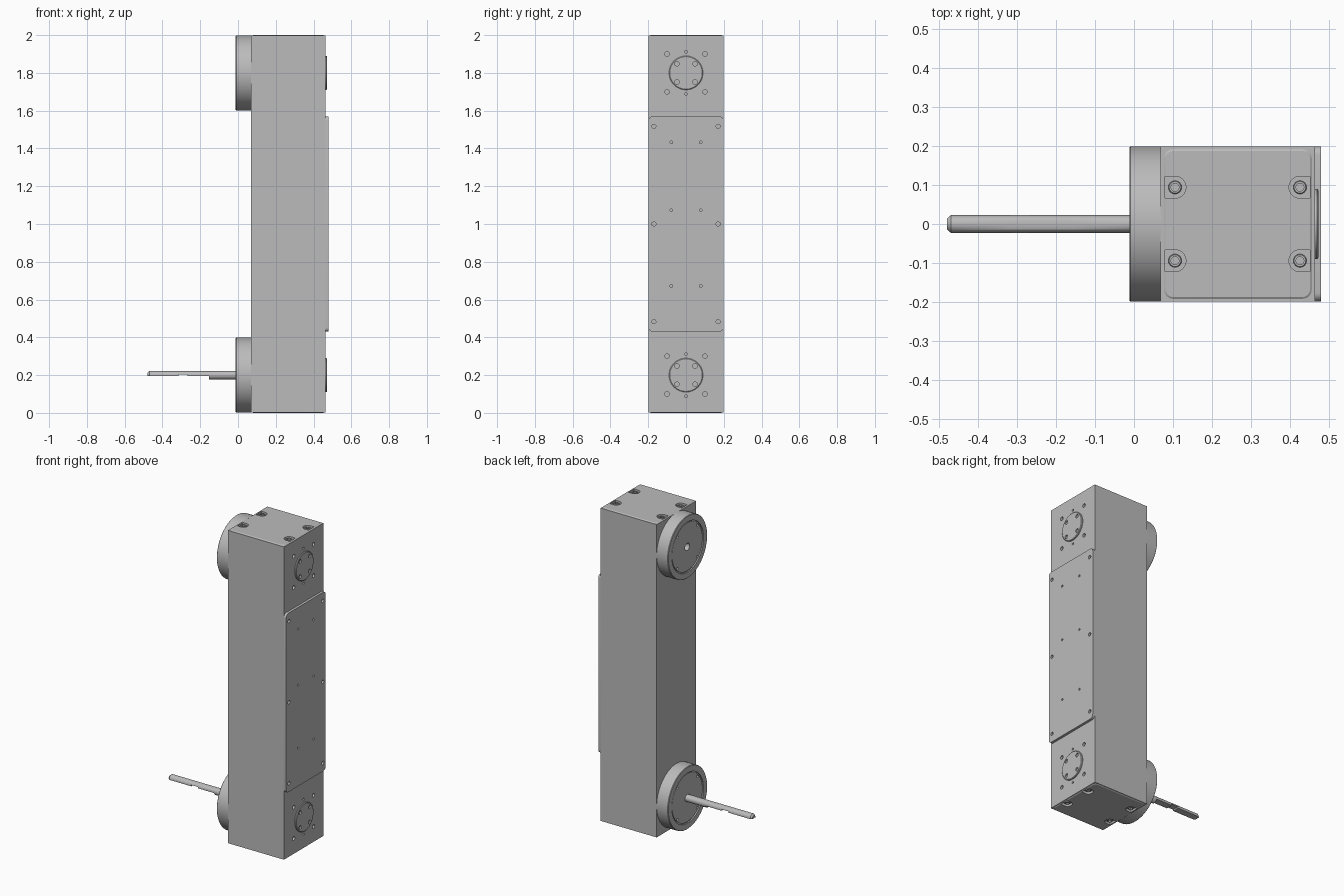
import bpy, bmesh, math
from math import pi, cos, sin

if "Cube" in bpy.data.objects:
    bpy.data.objects.remove(bpy.data.objects["Cube"], do_unlink=True)

GREY = bpy.data.materials.new("satin grey")
GREY.use_nodes = True
GREY.diffuse_color = (0.5, 0.5, 0.5, 1)
GREY.node_tree.nodes["Principled BSDF"].inputs["Base Color"].default_value = (0.5, 0.5, 0.5, 1)


def circle(a, b, r, n=48):
    return [(a + r * cos(2 * pi * i / n), b + r * sin(2 * pi * i / n)) for i in range(n)]


def rounded(a0, a1, b0, b1, r, n=6):
    pts = []
    corners = [(a1 - r, b1 - r), (a0 + r, b1 - r), (a0 + r, b0 + r), (a1 - r, b0 + r)]
    for q, (a, b) in enumerate(corners):
        for i in range(n + 1):
            t = (q + i / n) * pi / 2
            pts.append((a + r * cos(t), b + r * sin(t)))
    return pts


def loft(bm, axis, rings):
    """Skin a list of (position, outline) sections along an axis and cap both ends."""
    rows = []
    for t, pts in rings:
        rows.append([bm.verts.new((t, a, b) if axis == "x" else (a, b, t)) for a, b in pts])
    faces = []
    for lo, hi in zip(rows, rows[1:]):
        n = len(lo)
        for i in range(n):
            j = (i + 1) % n
            faces.append(bm.faces.new((lo[i], lo[j], hi[j], hi[i])))
    faces += [bm.faces.new(rows[0]), bm.faces.new(rows[-1])]
    bmesh.ops.recalc_face_normals(bm, faces=faces)


def finish(name, solids):
    """Make an object from a list of (axis, rings) solids."""
    bm = bmesh.new()
    for axis, rings in solids:
        loft(bm, axis, rings)
    mesh = bpy.data.meshes.new(name)
    bm.to_mesh(mesh)
    bm.free()
    mesh.materials.append(GREY)
    obj = bpy.data.objects.new(name, mesh)
    bpy.context.collection.objects.link(obj)
    smooth(obj)
    return obj


def smooth(obj):
    for p in obj.data.polygons:
        p.use_smooth = True
    obj.data.set_sharp_from_angle(angle=math.radians(30))


def cut(obj, solids):
    """Subtract solids from an object and remove the cutter."""
    cutter = finish("cutter", solids)
    cutter.hide_render = True
    mod = obj.modifiers.new("holes", "BOOLEAN")
    mod.operation, mod.solver, mod.object = "DIFFERENCE", "EXACT", cutter
    bpy.context.view_layer.objects.active = obj
    bpy.ops.object.modifier_apply(modifier=mod.name)
    bpy.data.objects.remove(cutter, do_unlink=True)
    smooth(obj)


def prism(axis, lo, hi, pts, top=None):
    return (axis, [(lo, pts), (hi, top or pts)])


W = 0.1985                      # half depth of the housing
X0, X1 = 0.068, 0.463           # housing faces
JOINTS = {"lower": 0.2, "upper": 1.8}
SIGNS = [(a, b) for a in (-1, 1) for b in (-1, 1)]

# Housing with screw holes around each joint
box = [(X0, -W), (X1, -W), (X1, W), (X0, W)]
housing = finish("housing", [prism("z", 0.003, 1.997, box)])
holes = []
for z in JOINTS.values():
    holes += [prism("x", X1 - 0.03, X1 + 0.02, circle(a * 0.1, z + b * 0.1, 0.012, 20)) for a, b in SIGNS]
    holes += [prism("x", X1 - 0.03, X1 + 0.02, circle(0, z + b * 0.112, 0.007, 16)) for b in (-1, 1)]


# End panels with U-shaped screw pockets
def pocket(side, y):
    cx = 0.265 + side * 0.16
    arc = [(cx - side * 0.028 * sin(t), y + 0.028 * cos(t)) for t in [pi * i / 16 for i in range(17)]]
    edge = 0.265 + side * 0.186
    return [(edge, y + 0.028)] + arc + [(edge, y - 0.028)]


for end, flip in (("top", False), ("bottom", True)):
    def level(z):
        return 2 - z if flip else z

    pockets = [prism("z", level(1.985), level(2.02), pocket(s, t * 0.094)) for s, t in SIGNS]
    holes += pockets
    panel = finish(end + "_end_panel", [prism(
        "z", level(1.996), level(2.0),
        rounded(0.075, 0.457, -0.193, 0.193, 0.024), rounded(0.081, 0.451, -0.187, 0.187, 0.02))])
    cut(panel, pockets)
    # Socket screws standing in the pockets
    screws = []
    for s, t in SIGNS:
        x, y = 0.265 + s * 0.16, t * 0.094
        screws.append(("z", [(level(1.984), circle(x, y, 0.017, 24)),
                             (level(1.994), circle(x, y, 0.017, 24)),
                             (level(1.996), circle(x, y, 0.015, 24)),
                             (level(1.996), circle(x, y, 0.010, 24)),
                             (level(1.988), circle(x, y, 0.010, 24))]))
    finish(end + "_end_screws", screws)
cut(housing, holes)

# Cover plate on the side of the housing
plate = finish("cover_plate", [prism("x", X1 - 0.002, 0.479, rounded(-W, W, 0.43, 1.57, 0.022))])
plate_holes = []
for y in (-0.17, 0.17):
    for z in (0.483, 1.0, 1.517):
        plate_holes.append(prism("x", 0.465, 0.49, circle(y, z, 0.011, 20)))
for y in (-0.078, 0.078):
    for z in (0.672, 1.073, 1.432):
        plate_holes.append(prism("x", 0.465, 0.49, circle(y, z, 0.007, 16)))
cut(plate, plate_holes)

for name, z in JOINTS.items():
    # Round hub cap with four bolt holes
    cap = finish(name + "_hub_cap", [("x", [
        (X1 - 0.002, circle(0, z, 0.09)), (0.469, circle(0, z, 0.09)), (0.472, circle(0, z, 0.086))])])
    cut(cap, [prism("x", 0.464, 0.49, circle(a * 0.048, z + b * 0.048, 0.012, 20)) for a, b in SIGNS])

    # Output flange: rim, groove, recessed face and centre bore
    profile = [(X0 + 0.002, W), (-0.009, W), (-0.012, W - 0.003), (-0.012, 0.16), (-0.004, 0.16),
               (-0.004, 0.153), (-0.009, 0.153), (-0.009, 0.023), (0.05, 0.023)]
    flange = finish(name + "_flange", [("x", [(x, circle(0, z, r, 72)) for x, r in profile])])
    cut(flange, [prism("x", -0.03, 0.01, circle(a * 0.1, z + b * 0.1, 0.008, 16)) for a, b in SIGNS])


# Output shaft with a flat underside, a notch and a chamfered tip
def shaft_section(r, floor):
    return [(a, max(b, JOINTS["lower"] - floor)) for a, b in circle(0, JOINTS["lower"], r, 32)]


stations = [(0.04, 0.0225, 0.03), (-0.153, 0.0225, 0.03), (-0.153, 0.0225, 0.005),
            (-0.267, 0.0225, 0.005), (-0.267, 0.0225, -0.004), (-0.315, 0.0225, -0.004),
            (-0.315, 0.0225, 0.005), (-0.469, 0.0225, 0.005), (-0.479, 0.014, 0.004)]
finish("output_shaft", [("x", [(x, shaft_section(r, f)) for x, r, f in stations])])
